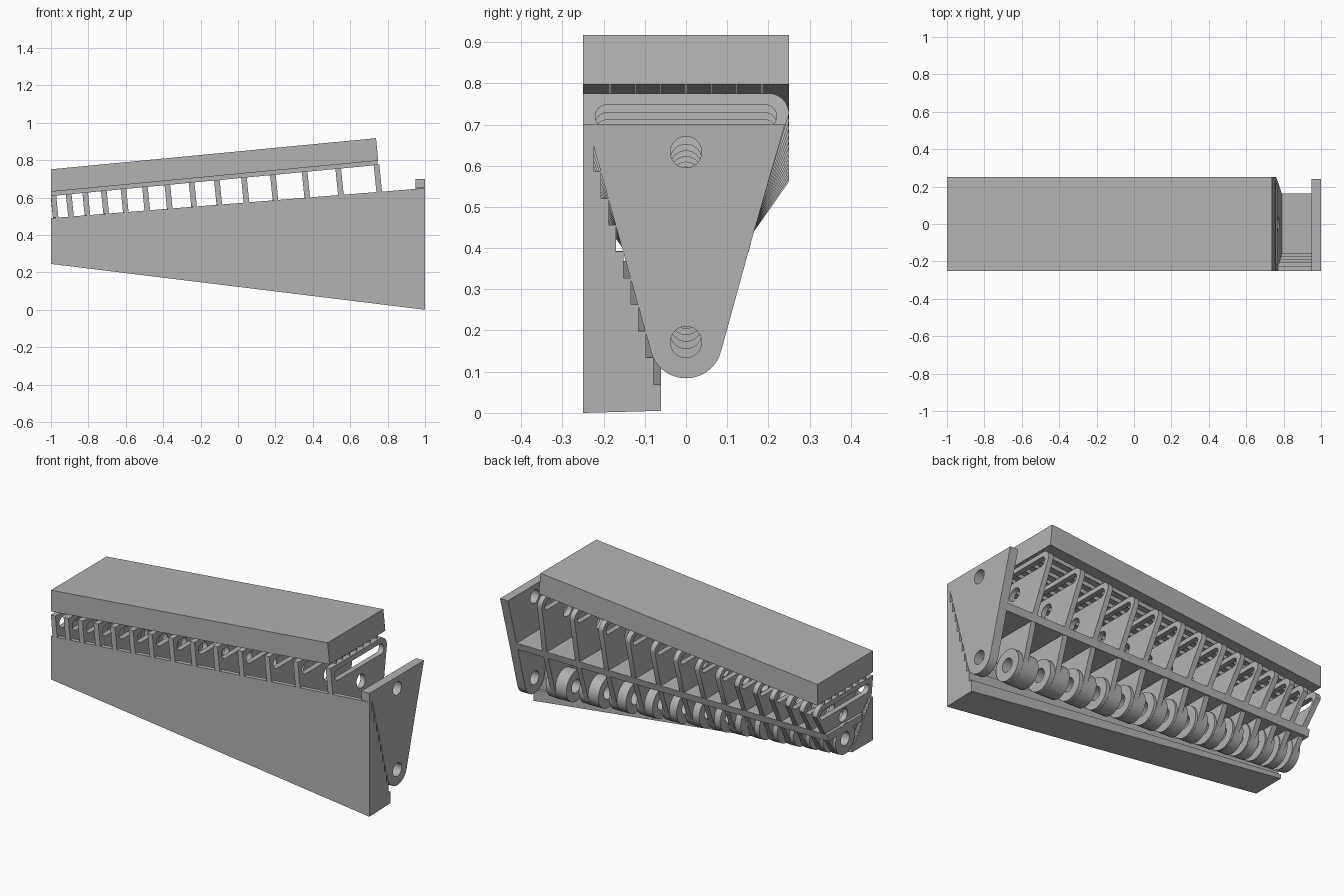
import bpy, bmesh
from math import sin, cos, pi, atan2, acos, hypot

if "Cube" in bpy.data.objects:
    bpy.data.objects.remove(bpy.data.objects["Cube"])

grey = bpy.data.materials.new("plain_grey")
grey.use_nodes = True
GREY = (0.45, 0.45, 0.45, 1)
grey.diffuse_color = GREY
grey.node_tree.nodes["Principled BSDF"].inputs["Base Color"].default_value = GREY


# Heights that taper along the length
def rib_top(x): return 0.704 + 0.095 * x
def slab_base(x): return rib_top(x) + 0.022
def panel_top(x): return 0.57 + 0.08 * x
def upper_hole(x): return 0.555 + 0.078 * x
def lower_hole(x): return 0.261 - 0.089 * x


SHELF = 0.43
LOBE = 0.088
HOLE = 0.038


def finish(name, bm):
    bmesh.ops.recalc_face_normals(bm, faces=bm.faces)
    mesh = bpy.data.meshes.new(name)
    bm.to_mesh(mesh)
    bm.free()
    mesh.materials.append(grey)
    obj = bpy.data.objects.new(name, mesh)
    bpy.context.scene.collection.objects.link(obj)
    bpy.context.view_layer.objects.active = obj
    obj.select_set(True)
    bpy.ops.object.shade_smooth_by_angle()
    obj.select_set(False)
    return obj


def loft(name, ring_a, ring_b):
    bm = bmesh.new()
    a = [bm.verts.new(p) for p in ring_a]
    b = [bm.verts.new(p) for p in ring_b]
    bm.faces.new(a)
    bm.faces.new(b[::-1])
    for i in range(len(a)):
        j = (i + 1) % len(a)
        bm.faces.new((a[i], b[i], b[j], a[j]))
    return finish(name, bm)


def arc(y, z, r, start, end, steps=20):
    angles = [start + (end - start) * i / steps for i in range(steps + 1)]
    return [(y + r * cos(t), z + r * sin(t)) for t in angles]


def circle(z, r):
    return arc(0, z, r, 0, 2 * pi, 32)[:-1]


def plate(name, loops, x, thick, lean=0.0, pivot=0.0):
    """Extruded yz outline with holes, leaning above the shelf."""
    curve = bpy.data.curves.new(name, 'CURVE')
    curve.dimensions = '2D'
    curve.fill_mode = 'BOTH'
    curve.extrude = thick / 2
    for loop in loops:
        spline = curve.splines.new('POLY')
        spline.points.add(len(loop) - 1)
        for point, (y, z) in zip(spline.points, loop):
            point.co = (y, z, 0, 1)
        spline.use_cyclic_u = True
    helper = bpy.data.objects.new(name + "_outline", curve)
    bpy.context.scene.collection.objects.link(helper)
    graph = bpy.context.evaluated_depsgraph_get()
    mesh = bpy.data.meshes.new_from_object(helper.evaluated_get(graph))
    bpy.data.objects.remove(helper)
    bm = bmesh.new()
    bm.from_mesh(mesh)
    bmesh.ops.remove_doubles(bm, verts=bm.verts, dist=0.00001)
    bmesh.ops.bisect_plane(bm, geom=bm.verts[:] + bm.edges[:] + bm.faces[:],
                           plane_co=(0, SHELF, 0), plane_no=(0, 1, 0))
    for v in bm.verts:
        y, z, depth = v.co
        shift = lean * (pivot - max(z, SHELF))
        v.co = (max(-1, min(1, x + depth + shift)), y, z)
    return finish(name, bm)


def lower_outline(x):
    """Front edge, rounded bottom lobe and back edge up to the shelf."""
    zc = lower_hole(x)
    front, kink = (-0.225, panel_top(x)), (0.165, 0.44)
    angles = []
    for (y, z), side in ((front, 1), (kink, -1)):
        reach = acos(LOBE / hypot(y, z - zc))
        angles.append(atan2(z - zc, y) + side * reach)
    return ([(-0.25, front[1]), front]
            + arc(0, zc, LOBE, angles[0], angles[1] + 2 * pi) + [kink])


def slot(z, half=0.22, r=0.028):
    return (arc(half - r, z, r, -pi / 2, pi / 2, 12)
            + arc(r - half, z, r, pi / 2, 3 * pi / 2, 12))


# Leaning ribs, spaced wider towards the tall end
RIBS = [-0.975, -0.893, -0.805, -0.705, -0.6, -0.485, -0.365,
        -0.235, -0.1, 0.045, 0.2, 0.37, 0.55, 0.755]
for i, x in enumerate(RIBS):
    top = rib_top(x)
    outline = ([(-0.25, top)] + lower_outline(x)
               + arc(0.2, top - 0.05, 0.05, 0, pi / 2, 10))
    plate(f"rib_{i + 1}", [outline, slot(top - 0.056),
          circle(upper_hole(x), HOLE), circle(lower_hole(x), HOLE)],
          x, 0.03, 0.1, panel_top(x))

    # Hollow boss around the lower hole
    gap = (RIBS + [0.97])[i + 1] - x
    plate(f"boss_{i + 1}", [circle(lower_hole(x), LOBE - 0.001),
          circle(lower_hole(x), HOLE)], x, gap * 0.6)

# Upright end plate
plate("end_plate", [[(-0.25, 0.7)] + lower_outline(1) + [(0.24, 0.7)],
      circle(upper_hole(1), HOLE), circle(lower_hole(1), HOLE)], 0.975, 0.05)

# Shelf joining the ribs
shelf = [(-0.16, SHELF), (0.162, SHELF), (0.152, SHELF - 0.04), (-0.15, SHELF - 0.04)]
loft("shelf", [(-1, y, z) for y, z in shelf], [(0.96, y, z) for y, z in shelf])

# Top slab, square to its own slope at the tall end
H = 0.12
base = slab_base(0.75)
loft("top_slab",
     [(-1, y, slab_base(-1) + h) for y, h in ((-0.25, 0), (0.25, 0), (0.25, H), (-0.25, H))],
     [(0.75 - 0.1 * h, y, base + h) for y, h in ((-0.25, 0), (0.25, 0), (0.25, H), (-0.25, H))])

# Thin fins between the ribs and the slab
for i in range(-3, 4):
    y = i * 0.0615
    sides = ((y - 0.002, 0), (y + 0.002, 0), (y + 0.002, 1), (y - 0.002, 1))
    loft(f"fin_{i + 4}", *[[(x, s, slab_base(x) if up else rib_top(x) - 0.001)
                            for s, up in sides] for x in (-1, 0.745)])

# Tapered front panel with a stepped inner face
profile = [(-0.25, 0), (-0.25, 0.65)]
for k in range(10):
    y = -0.225 + 0.0183 * k
    profile += [(y, 0.65 - 0.0645 * k), (y, max(0, 0.5855 - 0.0645 * k))]
loft("front_panel", [(-1, y, 0.245 + z * 0.377) for y, z in profile],
     [(1, y, z) for y, z in profile])
